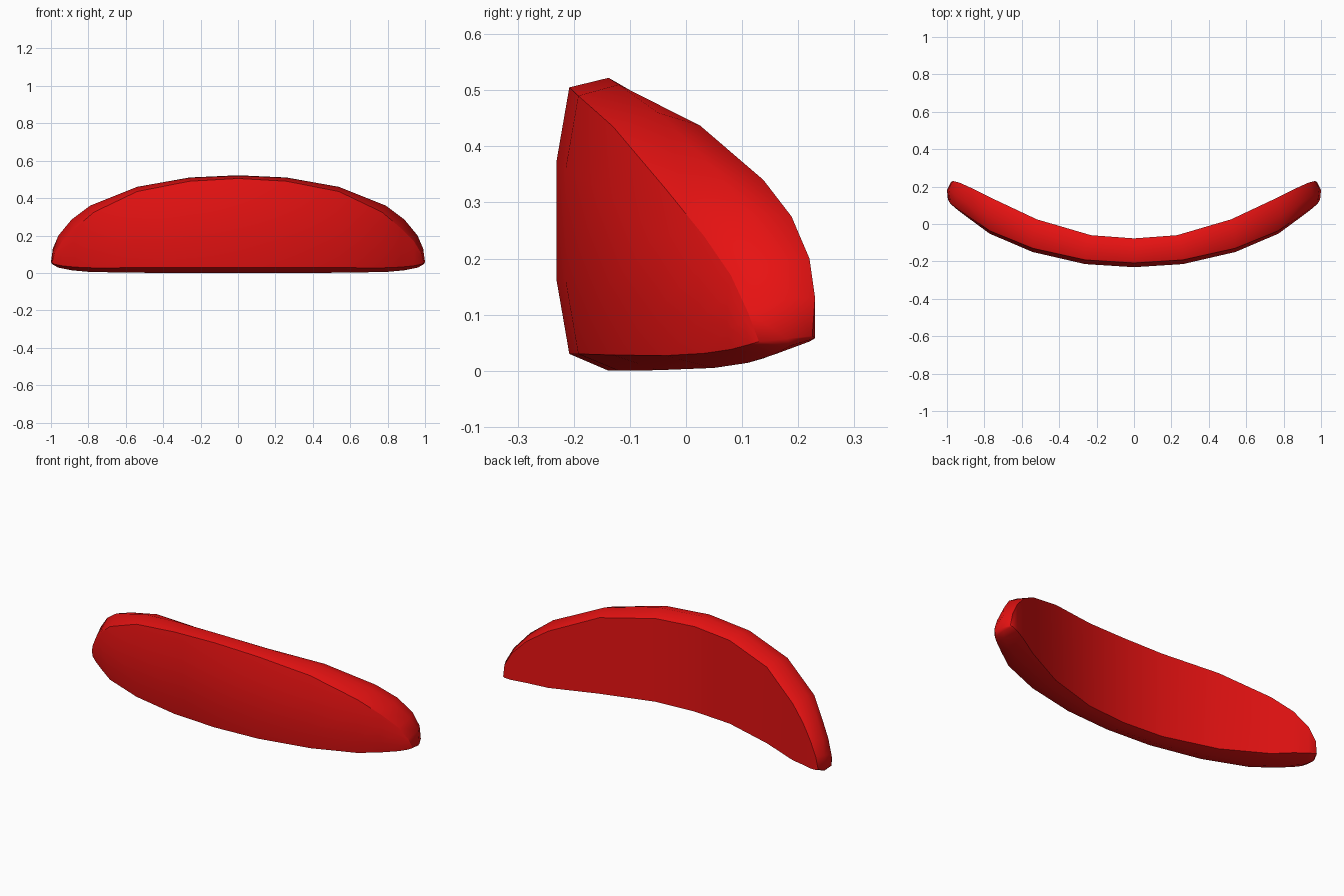
import bpy, bmesh
from mathutils import Vector

if "Cube" in bpy.data.objects:
    bpy.data.objects.remove(bpy.data.objects["Cube"])

red = bpy.data.materials.new("red")
red.diffuse_color = (0.8, 0.006, 0.006, 1)
red.use_nodes = True
red.node_tree.nodes["Principled BSDF"].inputs["Base Color"].default_value = red.diffuse_color

# Stations from the middle to the tip: upper (x, y, z) of the front edge,
# rim ridge and inner edge, then the lower z of those three lines
stations = [
    ((0, -.208, .505), (0, -.138, .522), (0, -.077, .487), (.030, .000, .010)),
    ((.26, -.192, .49), (.26, -.12, .51), (.23, -.06, .477), (.030, .000, .010)),
    ((.54, -.13, .435), (.54, -.05, .46), (.52, .025, .437), (.028, .001, .010)),
    ((.77, -.037, .325), (.79, .05, .36), (.76, .138, .34), (.027, .005, .022)),
    ((.87, .032, .24), (.89, .11, .285), (.86, .188, .275), (.031, .014, .042)),
    ((.94, .08, .17), (.96, .155, .20), (.93, .22, .20), (.038, .028, .052)),
    ((.98, .11, .105), (.99, .185, .13), (.967, .23, .13), (.046, .044, .058)),
    ((.995, .13, .052), (1.0, .18, .057), (.978, .225, .062), (.052, .057, .062)),
]

bm = bmesh.new()
loops = []
for front, ridge, inner, low in stations:
    f, r, i = Vector(front), Vector(ridge), Vector(inner)
    fb, rb, ib = [Vector((p.x, p.y, z)) for p, z in zip((f, r, i), low)]
    # front panel bulges outwards a little between its edges
    out = Vector((f.x * 0.25, -1, 0)).normalized() * 0.023 * (f.z - fb.z) / 0.475
    mid_low = fb.lerp(f, 0.28) + out
    mid_high = fb.lerp(f, 0.72) + out
    loops.append([bm.verts.new(p) for p in
                  (f, r, i, ib, rb, fb, mid_low, mid_high)])

# Skin the stations; the front and inner edges stay sharp
n = len(loops[0])
for a, b in zip(loops, loops[1:]):
    for k in range(n):
        j = (k + 1) % n
        bm.faces.new((a[k], a[j], b[j], b[k]))
    for k in (0, 2, 3, 5):
        bm.edges.get((a[k], b[k])).smooth = False
bmesh.ops.remove_doubles(bm, verts=bm.verts, dist=0.0005)
bmesh.ops.recalc_face_normals(bm, faces=bm.faces)
# open middle section: make sure the front panel faces -y
bm.faces.ensure_lookup_table()
front_face = min(bm.faces, key=lambda f: f.calc_center_median().y)
if front_face.normal.y > 0:
    bmesh.ops.reverse_faces(bm, faces=bm.faces)
for f in bm.faces:
    f.smooth = True

mesh = bpy.data.meshes.new("curved_shell")
bm.to_mesh(mesh)
bm.free()
mesh.materials.append(red)
shell = bpy.data.objects.new("curved_shell", mesh)
bpy.context.collection.objects.link(shell)

# Mirror the half across x
mirror = shell.modifiers.new("mirror", 'MIRROR')
mirror.use_clip = True
mirror.merge_threshold = 0.001
